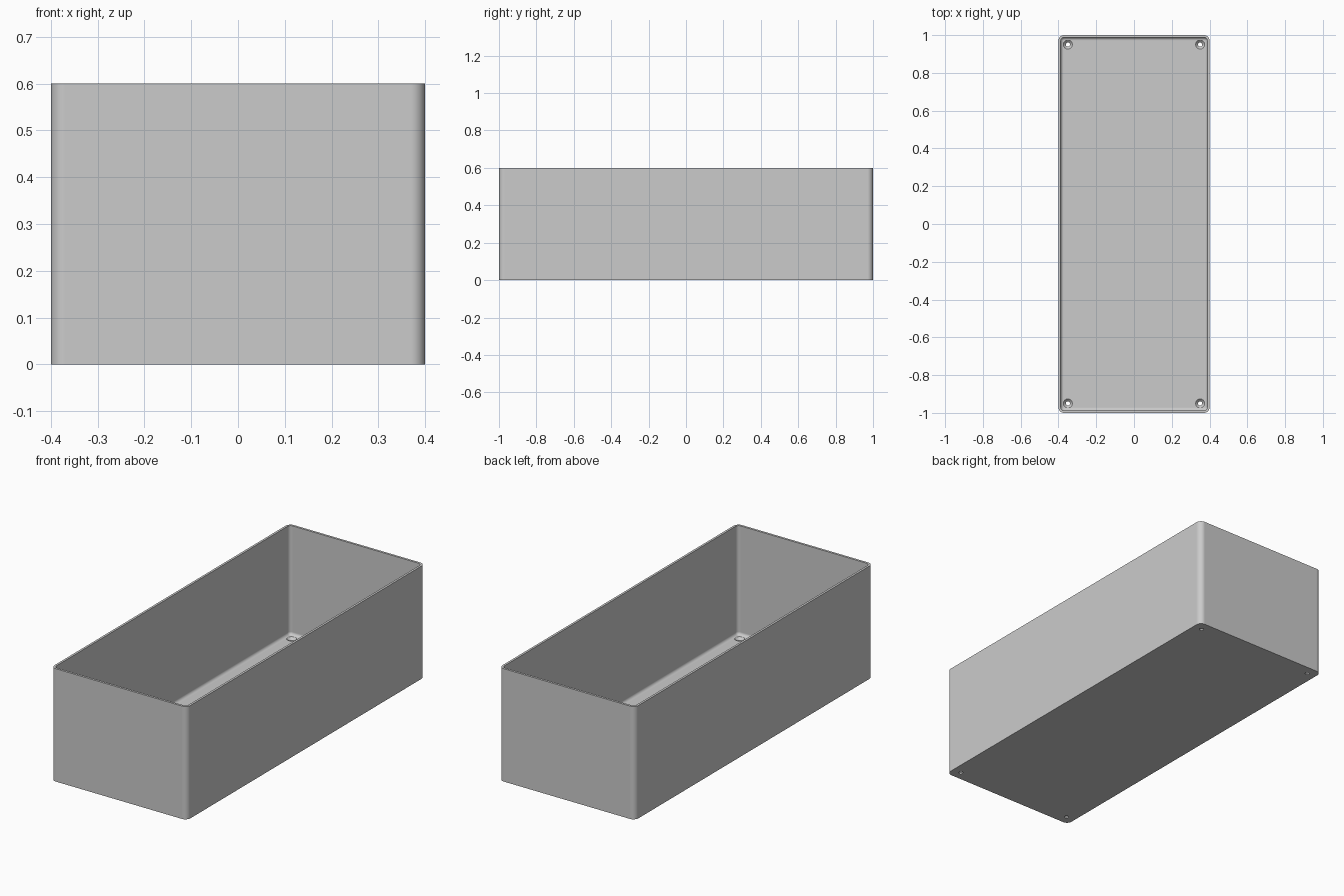
import bpy, bmesh, math

if "Cube" in bpy.data.objects:
    bpy.data.objects.remove(bpy.data.objects["Cube"], do_unlink=True)

# Overall dimensions
HALF_X, HALF_Y, HEIGHT = 0.4, 1.0, 0.6
CORNER, WALL, FLOOR, FILLET = 0.03, 0.012, 0.02, 0.016
SEGMENTS = 8
HOLE_INSET = 0.05

grey = bpy.data.materials.new("plain grey")
grey.use_nodes = True
grey.diffuse_color = (0.6, 0.6, 0.6, 1)
grey.node_tree.nodes["Principled BSDF"].inputs["Base Color"].default_value = grey.diffuse_color


def rounded_ring(bm, inset, z):
    """Rounded rectangle of vertices, shrunk by inset."""
    radius = CORNER - inset
    ring = []
    for i, (sx, sy) in enumerate([(1, 1), (-1, 1), (-1, -1), (1, -1)]):
        for k in range(SEGMENTS + 1):
            a = (i + k / SEGMENTS) * math.pi / 2
            ring.append(bm.verts.new((sx * (HALF_X - CORNER) + radius * math.cos(a),
                                      sy * (HALF_Y - CORNER) + radius * math.sin(a), z)))
    return ring


def loft(name, bm, rings):
    """Skin a stack of rings, cap both ends and make an object."""
    for low, high in zip(rings, rings[1:]):
        n = len(low)
        for i in range(n):
            j = (i + 1) % n
            bm.faces.new((low[i], low[j], high[j], high[i]))
    bm.faces.new(rings[0])
    bm.faces.new(rings[-1])
    bmesh.ops.recalc_face_normals(bm, faces=bm.faces)
    mesh = bpy.data.meshes.new(name)
    bm.to_mesh(mesh)
    bm.free()
    mesh.materials.append(grey)
    obj = bpy.data.objects.new(name, mesh)
    bpy.context.collection.objects.link(obj)
    return obj


# Open tray: outer wall, rim, inner wall, floor fillet
profile = [(0, 0), (0, HEIGHT), (WALL, HEIGHT)]
for k in range(SEGMENTS + 1):
    a = k / SEGMENTS * math.pi / 2
    profile.append((WALL + FILLET * (1 - math.cos(a)), FLOOR + FILLET * (1 - math.sin(a))))
bm = bmesh.new()
tray = loft("open_tray", bm, [rounded_ring(bm, d, z) for d, z in profile])


# Countersunk screw holes in the four floor corners
def circle_ring(bm, x, y, radius, z, sides=32):
    return [bm.verts.new((x + radius * math.cos(math.tau * i / sides),
                          y + radius * math.sin(math.tau * i / sides), z))
            for i in range(sides)]


bpy.context.view_layer.objects.active = tray
tray.select_set(True)
for sx in (-1, 1):
    for sy in (-1, 1):
        x, y = sx * (HALF_X - HOLE_INSET), sy * (HALF_Y - HOLE_INSET)
        bm = bmesh.new()
        steps = [(0.011, -0.02), (0.011, 0.007), (0.024, FLOOR), (0.024, 0.05)]
        cutter = loft("hole_cutter", bm, [circle_ring(bm, x, y, r, z) for r, z in steps])
        cutter.hide_render = True
        cut = tray.modifiers.new("screw_hole", "BOOLEAN")
        cut.operation = "DIFFERENCE"
        cut.solver = "EXACT"
        cut.object = cutter
        bpy.ops.object.modifier_apply(modifier=cut.name)
        bpy.data.objects.remove(cutter, do_unlink=True)

# Smooth rounded corners, crisp rim and holes
bpy.ops.object.shade_smooth_by_angle(angle=math.radians(30))
weighted = tray.modifiers.new("clean_shading", "WEIGHTED_NORMAL")
weighted.keep_sharp = True
